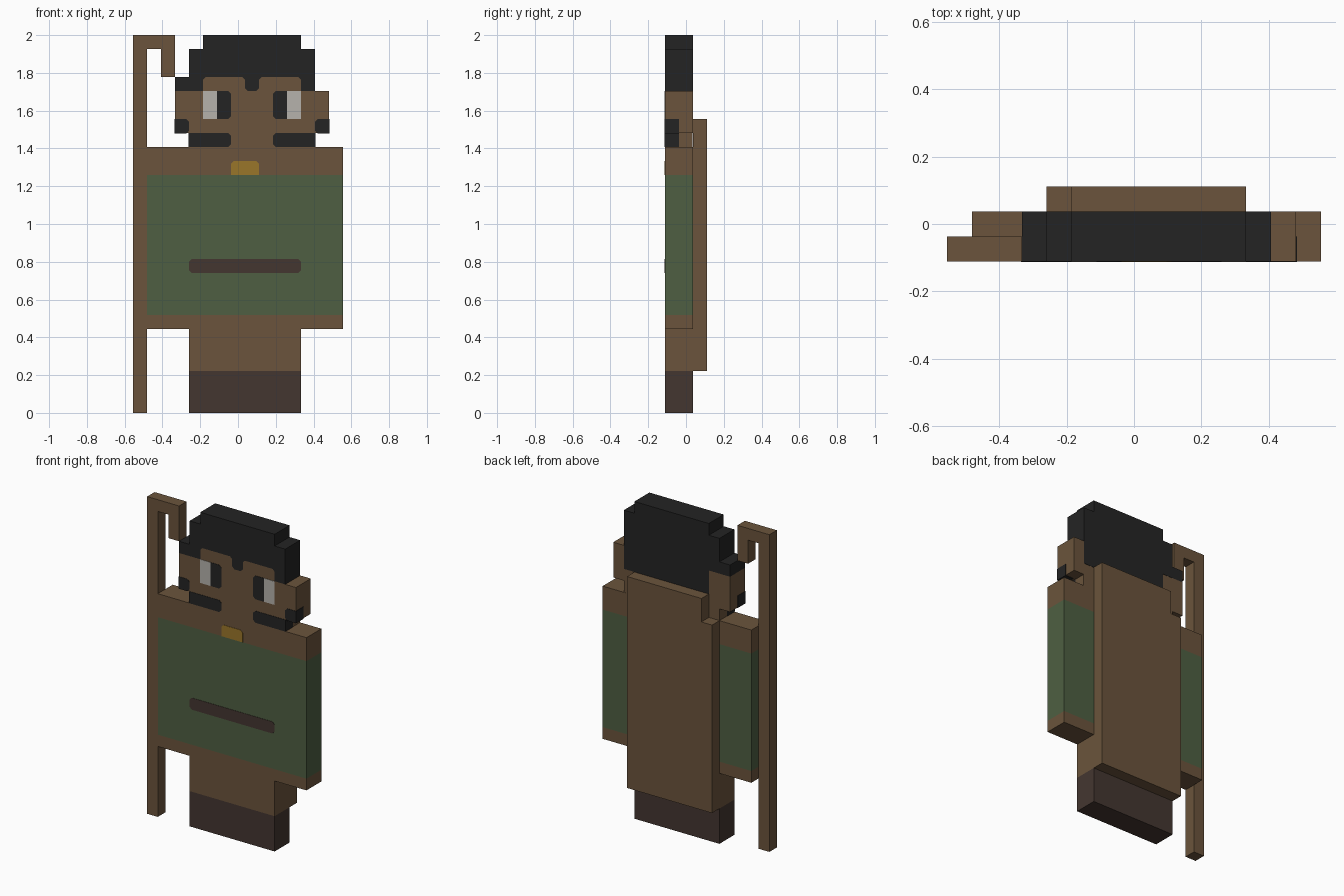
import bpy, bmesh

U = 2 / 27      # one grid cell
C = 0.2         # clipped corner size, in cells
E = 0.03        # raised height of painted details, in cells

cube = bpy.data.objects.get("Cube")
if cube:
    bpy.data.objects.remove(cube, do_unlink=True)


def material(name, rgb):
    linear = [((c / 255 + 0.055) / 1.055) ** 2.4 for c in rgb]
    mat = bpy.data.materials.new(name)
    mat.use_nodes = True
    mat.diffuse_color = (*linear, 1)
    shader = next(n for n in mat.node_tree.nodes if n.type == 'BSDF_PRINCIPLED')
    shader.inputs["Base Color"].default_value = (*linear, 1)
    shader.inputs["Roughness"].default_value = 0.9
    return mat


BROWN = material("brown", (107, 84, 60))
BLACK = material("black", (36, 36, 36))
GREEN = material("green", (78, 95, 66))
DARK = material("dark_brown", (68, 54, 48))
GOLD = material("gold", (154, 118, 42))
WHITE = material("eye_white", (182, 178, 172))


def prism(name, outline, y0, y1, *mats, cuts=()):
    """Extrude an x-z outline through y; cut heights start the next material."""
    bm = bmesh.new()
    verts = [bm.verts.new(((x - 7.5) * U, (y0 - 1.5) * U, z * U)) for x, z in outline]
    face = bm.faces.new(verts)
    new = bmesh.ops.extrude_face_region(bm, geom=[face])["geom"]
    moved = [v for v in new if isinstance(v, bmesh.types.BMVert)]
    bmesh.ops.translate(bm, verts=moved, vec=(0, (y1 - y0) * U, 0))
    for z in cuts:
        bmesh.ops.bisect_plane(bm, geom=bm.verts[:] + bm.edges[:] + bm.faces[:],
                               plane_co=(0, 0, z * U), plane_no=(0, 0, 1))
    bmesh.ops.recalc_face_normals(bm, faces=bm.faces[:])
    for f in bm.faces:
        f.material_index = sum(f.calc_center_median().z > z * U + 1e-4 for z in cuts)
    mesh = bpy.data.meshes.new(name)
    bm.to_mesh(mesh)
    bm.free()
    for m in mats:
        mesh.materials.append(m)
    obj = bpy.data.objects.new(name, mesh)
    bpy.context.collection.objects.link(obj)
    return obj


def rect(x0, z0, x1, z1, clip=""):
    """Rectangle outline; clip names the corners to cut off: a b c d from lower left."""
    corners = {"a": (x0, z0, 0, 1, 1, 0), "b": (x1, z0, -1, 0, 0, 1),
               "c": (x1, z1, 0, -1, -1, 0), "d": (x0, z1, 1, 0, 0, -1)}
    pts = []
    for key, (x, z, ax, az, bx, bz) in corners.items():
        if key in clip:
            pts += [(x + ax * C, z + az * C), (x + bx * C, z + bz * C)]
        else:
            pts.append((x, z))
    return pts


def flip(pts):
    """Mirror an outline about the middle of the head."""
    return [(17 - x, z) for x, z in pts]


# Hooked staff
prism("staff", [(0, 0), (1, 0), (1, 26), (2, 26), (2, 24), (3, 24), (3, 27), (0, 27)],
      0, 1, BROWN)

# Legs, robe with green band, and cape
prism("legs", rect(4, 0, 12, 6), 0, 2, DARK, BROWN, cuts=(3,))
prism("robe", rect(1, 6, 15, 19), 0, 2, BROWN, GREEN, BROWN, cuts=(7, 17))
prism("cape", [(4, 3), (12, 3), (12, 21), (5, 21), (5, 19), (4, 19)], 2, 3, BROWN)

# Belt and clasp
prism("belt", rect(4, 10, 12, 11, "abcd"), -E, 0, DARK)
prism("clasp", rect(7, 17, 9, 18, "cd"), -E, 0, GOLD)

# Face, with the fringe fitted around the forehead
brow = [(12, 23), (12, 24 - C), (12 - C, 24), (9 + C, 24), (9, 24 - C), (9, 23 + C),
        (9 - C, 23)]
fringe = brow + flip(brow)[::-1]
prism("face", [(4, 23), (4, 19), (13, 19), (13, 23)] + fringe, 0, 1, BROWN)
prism("head_back", rect(4, 19, 13, 23), 1, 1.98, BROWN)

# Hair
crown = [(13, 26), (12, 26), (12, 27), (5, 27), (5, 26), (4, 26), (4, 24), (3, 24), (3, 23)]
prism("hair_front", [(13, 23)] + crown + fringe[::-1], 0, 1, BLACK)
prism("hair_back", [(13, 21)] + crown + [(5, 23), (5, 21)], 1, 2, BLACK)

# Mirrored features of the head
for side, place in (("right", list), ("left", flip)):
    prism(side + "_ear", place(rect(3, 20, 4, 23)), 0, 2, BROWN)
    prism(side + "_earring", place(rect(3 - E, 20 - E, 4, 21, "bc")), -E, 1, BLACK)
    prism(side + "_moustache", place(rect(4 - E, 19, 7, 20, "bc")), -E, 1, BLACK)
    prism(side + "_eye_white", place(rect(5, 21, 6, 23)), -E, 0, WHITE)
    prism(side + "_pupil", place(rect(6, 21, 7, 23, "bc")), -E, 0, BLACK)
